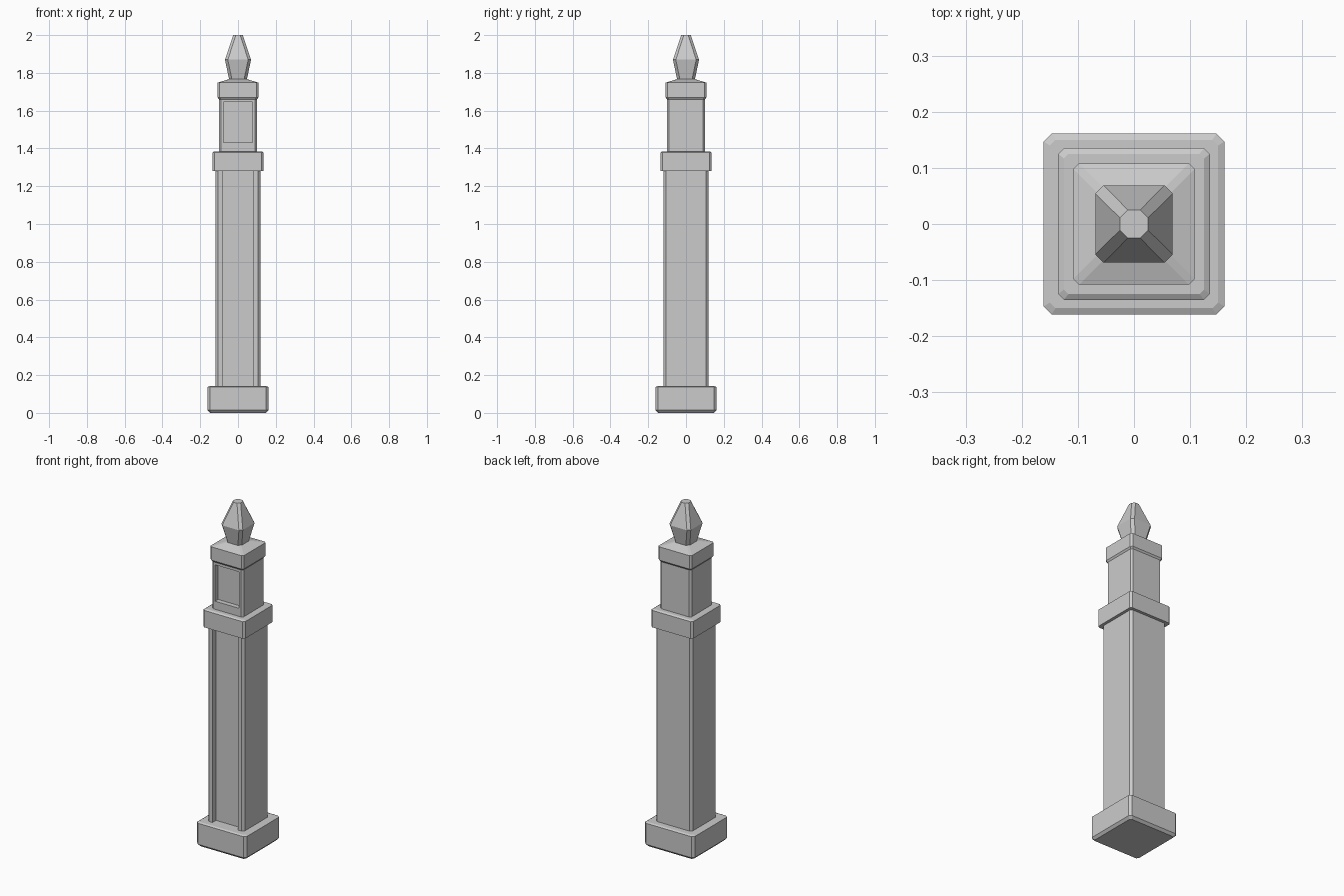
import bpy, bmesh

if "Cube" in bpy.data.objects:
    bpy.data.objects.remove(bpy.data.objects["Cube"])


def finish(name, bm):
    bmesh.ops.recalc_face_normals(bm, faces=bm.faces)
    me = bpy.data.meshes.new(name)
    bm.to_mesh(me)
    bm.free()
    ob = bpy.data.objects.new(name, me)
    bpy.context.collection.objects.link(ob)
    return ob


def corner_cut(h, c):
    """Square outline of half width h with corners cut by c."""
    k = h - c
    return [(-k, -h), (k, -h), (h, -k), (h, k), (k, h), (-k, h), (-h, k), (-h, -k)]


def skin(rings):
    """Closed solid through stacked outlines [(z, outline), ...]."""
    bm = bmesh.new()
    loops = [[bm.verts.new((x, y, z)) for x, y in pts] for z, pts in rings]
    n = len(loops[0])
    for a, b in zip(loops, loops[1:]):
        for i in range(n):
            j = (i + 1) % n
            bm.faces.new((a[i], a[j], b[j], b[i]))
    bm.faces.new(loops[0][::-1])
    bm.faces.new(loops[-1])
    return bm


def block(name, levels):
    return finish(name, skin([(z, corner_cut(h, c)) for z, h, c in levels]))


# plinth with a chamfered underside
block("base", [(0, .148, .010), (.014, .161, .014), (.137, .161, .014), (.142, .150, .010)])

# shaft with a full-height groove in the front
W, G, D = .118, .083, .033
outline = corner_cut(W, .012)
outline[1:1] = [(-G, -W), (-G, -W + D), (G, -W + D), (G, -W)]
finish("shaft", skin([(.14, outline), (1.285, outline)]))

# collar
block("collar", [(1.28, .135, .010), (1.379, .135, .010), (1.385, .125, .008)])

# lantern block with a recessed front panel
bm = skin([(1.383, corner_cut(.101, .010)), (1.668, corner_cut(.101, .010))])
bmesh.ops.recalc_face_normals(bm, faces=bm.faces)
front = min(bm.faces, key=lambda f: f.calc_center_median().y)
bmesh.ops.inset_individual(bm, faces=[front], thickness=.01)
for v in front.verts:
    v.co.x = .078 if v.co.x > 0 else -.078
    v.co.z = 1.645 if v.co.z > 1.5 else 1.432
bmesh.ops.inset_individual(bm, faces=[front], thickness=0, depth=-.028)
finish("lantern_block", bm)

# sloped cap
block("cap", [(1.660, .101, .010), (1.670, .108, .010), (1.748, .108, .010), (1.768, .045, .010)])

# faceted finial
block("finial", [(1.765, .047, .015), (1.87, .069, .015), (2.0, .025, .014)])
